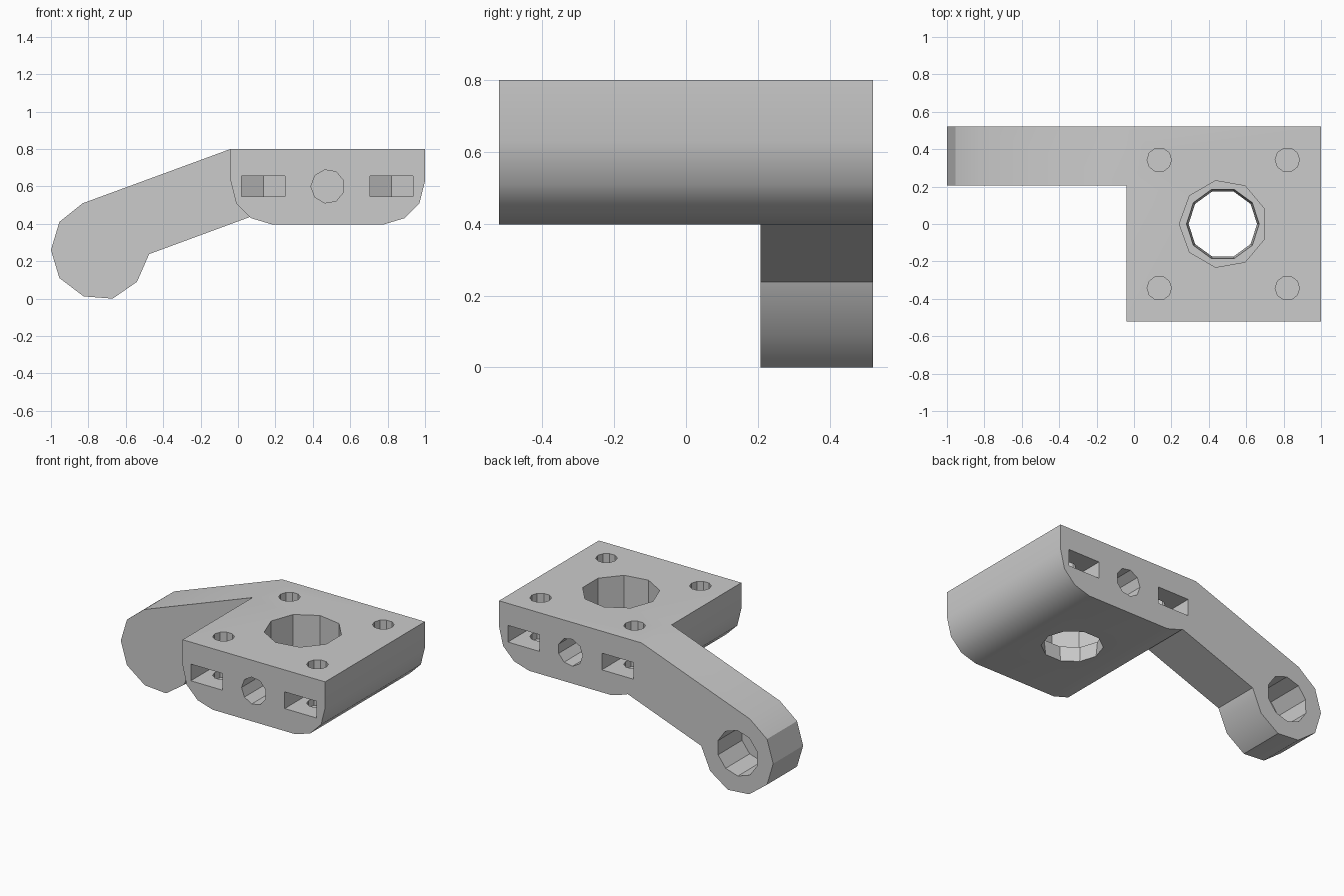
import bpy, bmesh, math
from mathutils import Matrix, Vector

cube = bpy.data.objects.get("Cube")
if cube:
    bpy.data.objects.remove(cube, do_unlink=True)

grey = bpy.data.materials.new("light grey plastic")
grey.use_nodes = True
grey.diffuse_color = (0.6, 0.6, 0.6, 1)
grey.node_tree.nodes["Principled BSDF"].inputs["Base Color"].default_value = (0.6, 0.6, 0.6, 1)


def loft(name, bottom, top):
    """Closed solid between two matching rings of 3D points."""
    bm = bmesh.new()
    a = [bm.verts.new(p) for p in bottom]
    b = [bm.verts.new(p) for p in top]
    bm.faces.new(a)
    bm.faces.new(b)
    for i in range(len(a)):
        j = (i + 1) % len(a)
        bm.faces.new((a[i], a[j], b[j], b[i]))
    bmesh.ops.recalc_face_normals(bm, faces=bm.faces)
    mesh = bpy.data.meshes.new(name)
    bm.to_mesh(mesh)
    bm.free()
    mesh.materials.append(grey)
    obj = bpy.data.objects.new(name, mesh)
    bpy.context.collection.objects.link(obj)
    return obj


def along_y(name, profile, y0, y1):
    return loft(name, [(x, y0, z) for x, z in profile], [(x, y1, z) for x, z in profile])


def along_z(name, low, high, z0, z1):
    return loft(name, [(x, y, z0) for x, y in low], [(x, y, z1) for x, y in high])


def ring(cx, cy, r, n, turn=0.0):
    steps = [turn + math.tau * i / n for i in range(n)]
    return [(cx + r * math.cos(t), cy + r * math.sin(t)) for t in steps]


def apply_boolean(target, tool, operation):
    mod = target.modifiers.new("boolean", "BOOLEAN")
    mod.operation, mod.solver, mod.object = operation, "EXACT", tool
    bpy.context.view_layer.objects.active = target
    bpy.ops.object.modifier_apply(modifier=mod.name)
    bpy.data.objects.remove(tool, do_unlink=True)


MID, BACK = 0.48, 0.52

# Mounting block with rounded lower sides
half = [(0.52, 0.8), (0.52, 0.63), (0.49, 0.51), (0.41, 0.43), (0.30, 0.397)]
block = [(MID + x, z) for x, z in half] + [(MID - x, z) for x, z in reversed(half)]
bracket = along_y("bracket", block, -BACK, BACK)

# Sloping arm with a round boss at its end
arm = [(-0.04, 0.8), (-0.83, 0.51), (-0.955, 0.41), (-1, 0.26), (-0.955, 0.11),
       (-0.825, 0.012), (-0.67, 0), (-0.54, 0.09), (-0.475, 0.238), (0.065, 0.437),
       (0.2, 0.5), (0.2, 0.7)]
apply_boolean(bracket, along_y("arm", arm, 0.207, BACK), "UNION")

cutters = []
# Blind hole in the boss
cutters.append(along_y("boss_hole", ring(-0.74, 0.26, 0.15, 10, 0.3), 0.27, 0.6))

# Central stepped bore
cutters.append(along_z("bore_top", ring(MID - 0.003, 0, 0.235, 9, math.pi),
                       ring(MID - 0.003, 0, 0.235, 9, math.pi), 0.5, 0.9))
cutters.append(along_z("bore_bottom", ring(MID - 0.005, 0, 0.178, 10),
                       ring(MID - 0.005, 0, 0.2, 10), 0.35, 0.55))

for side in (-1, 1):
    # Round blind holes on the front and back
    cutters.append(along_y("side_hole", ring(MID, 0.6, 0.09, 9, 0.35),
                           side * 0.3, side * 0.6))
    for x in (0.135, 0.82):
        # Screw holes and the nut slots that cross them
        y = side * 0.343
        hole = ring(x, y, 0.065, 10)
        cutters.append(along_z("screw_hole", hole, hole, 0.5, 0.9))
        w, r = 0.115, 0.133
        slot = [(x - w, side * 0.6), (x - w, y - side * r / 2), (x, y - side * r),
                (x + w, y - side * r / 2), (x + w, side * 0.6)]
        cutters.append(along_z("nut_slot", slot, slot, 0.545, 0.655))

for cutter in cutters:
    apply_boolean(bracket, cutter, "DIFFERENCE")

# Soft shading on gentle bends only
bpy.ops.object.select_all(action="DESELECT")
bracket.select_set(True)
bpy.context.view_layer.objects.active = bracket
bpy.ops.object.shade_smooth_by_angle(angle=math.radians(33))
